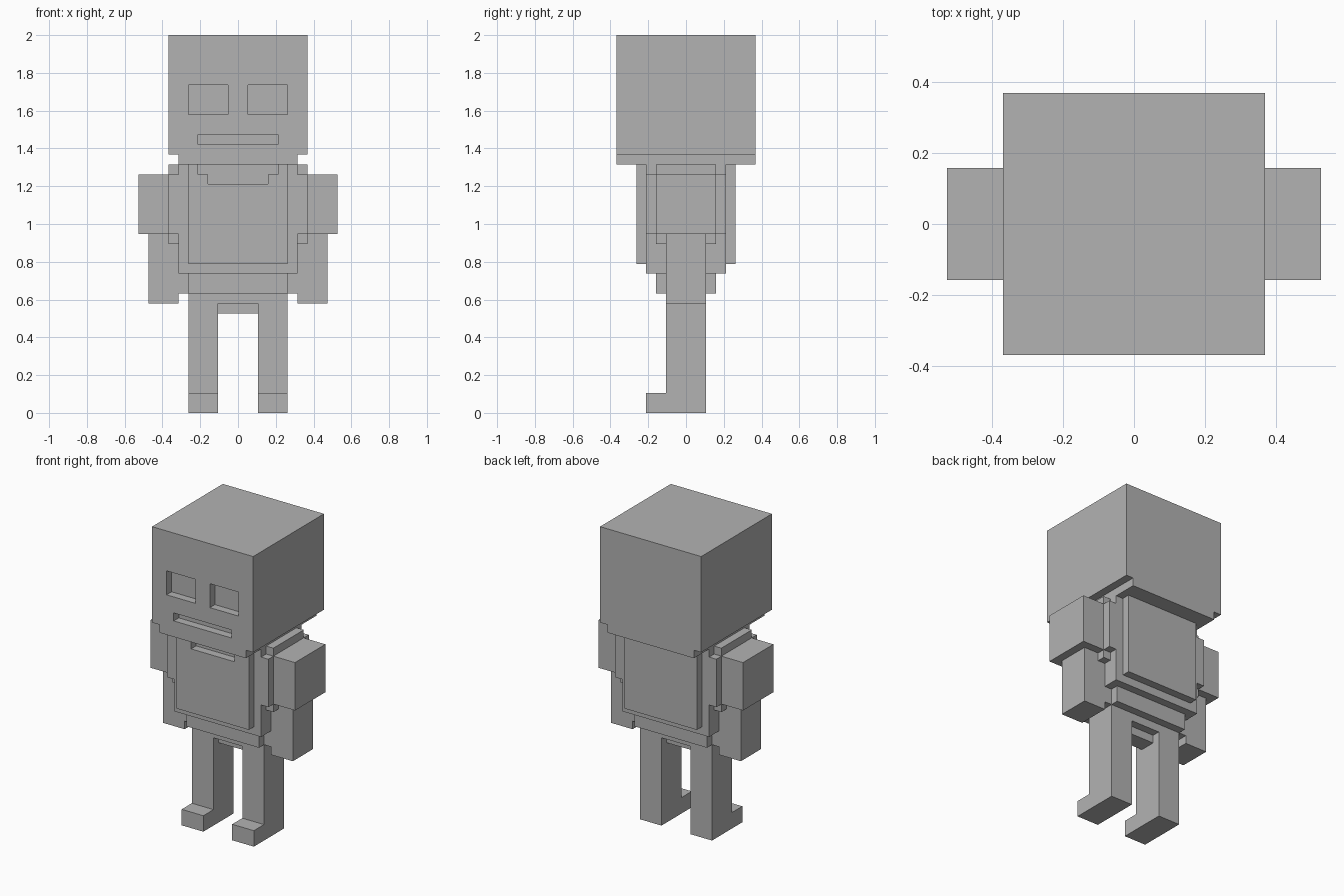
import bpy
import bmesh
from itertools import product
from mathutils import Vector

UNIT = 2 / 38  # the figure is 38 blocks tall

cube = bpy.data.objects.get("Cube")
if cube:
    bpy.data.objects.remove(cube, do_unlink=True)

grey = bpy.data.materials.new("plain_grey")
grey.use_nodes = True
grey.diffuse_color = (0.45, 0.45, 0.45, 1)
grey.node_tree.nodes["Principled BSDF"].inputs["Base Color"].default_value = grey.diffuse_color


def inside(box, p):
    return all(box[a][0] < p[a] < box[a][1] for a in range(3))


def block_part(name, solids, cuts=(), mirror=False):
    """Merge boxes (x, y, z ranges in blocks), remove cuts, keep only the outer skin."""
    boxes = list(solids) + list(cuts)
    lines = [sorted({v for b in boxes for v in b[a]}) for a in range(3)]

    def filled(cell):
        if any(i < 0 or i >= len(lines[a]) - 1 for a, i in enumerate(cell)):
            return False
        p = [(lines[a][i] + lines[a][i + 1]) / 2 for a, i in enumerate(cell)]
        return any(inside(b, p) for b in solids) and not any(inside(b, p) for b in cuts)

    bm = bmesh.new()
    for cell in product(*(range(len(l) - 1) for l in lines)):
        if not filled(cell):
            continue
        for a, side in product(range(3), (0, 1)):
            beside = list(cell)
            beside[a] += 2 * side - 1
            if filled(beside):
                continue
            b, c = (a + 1) % 3, (a + 2) % 3
            corners = []
            for db, dc in ((0, 0), (1, 0), (1, 1), (0, 1)):
                p = Vector()
                p[a] = lines[a][cell[a] + side]
                p[b] = lines[b][cell[b] + db]
                p[c] = lines[c][cell[c] + dc]
                corners.append(bm.verts.new(p * UNIT))
            bm.faces.new(corners if side else corners[::-1])
    bmesh.ops.remove_doubles(bm, verts=bm.verts, dist=UNIT / 100)
    mesh = bpy.data.meshes.new(name)
    bm.to_mesh(mesh)
    bm.free()
    mesh.materials.append(grey)
    obj = bpy.data.objects.new(name, mesh)
    bpy.context.collection.objects.link(obj)
    if mirror:
        obj.modifiers.new("mirror", 'MIRROR').use_clip = False
    return obj


def box(x, y, z):
    """Box centred in x and y, from half widths and a height range."""
    return ((-x, x), (-y, y), z)


# Head with a narrower jaw, sunken eyes and mouth
eyes = [((s - 2, s + 2), (-7, -6), (30, 33)) for s in (-3, 3)]
mouth = ((-4, 4), (-7, -6), (27, 28))
block_part("head", [box(7, 7, (26, 38)), box(6, 7, (25, 26))], eyes + [mouth])

# Torso with stepped shoulders, raised chest and back plates, stepped neckline
neckline = [((-4, 4), (-5, -4), (24, 25)), ((-3, 3), (-5, -4), (23, 24))]
block_part("torso", [
    box(6, 4, (14, 25)),
    box(5, 5, (15, 25)),
    box(7, 4, (18, 24)),
    box(7, 3, (17, 25)),
], neckline)

# Hips and the small block between the legs
block_part("hips", [
    box(5, 3, (12, 14)),
    box(6, 2, (12, 14)),
    box(2, 2, (11, 12)),
    box(2, 1, (10, 11)),
])

# Arms: wide upper block over a slimmer forearm
block_part("arms", [
    ((7, 10), (-3, 3), (18, 24)),
    ((6, 9), (-2, 2), (11, 18)),
], mirror=True)

# Legs with feet pointing forward
block_part("legs", [
    ((2, 5), (-2, 2), (0, 12)),
    ((2, 5), (-4, 2), (0, 2)),
], mirror=True)
